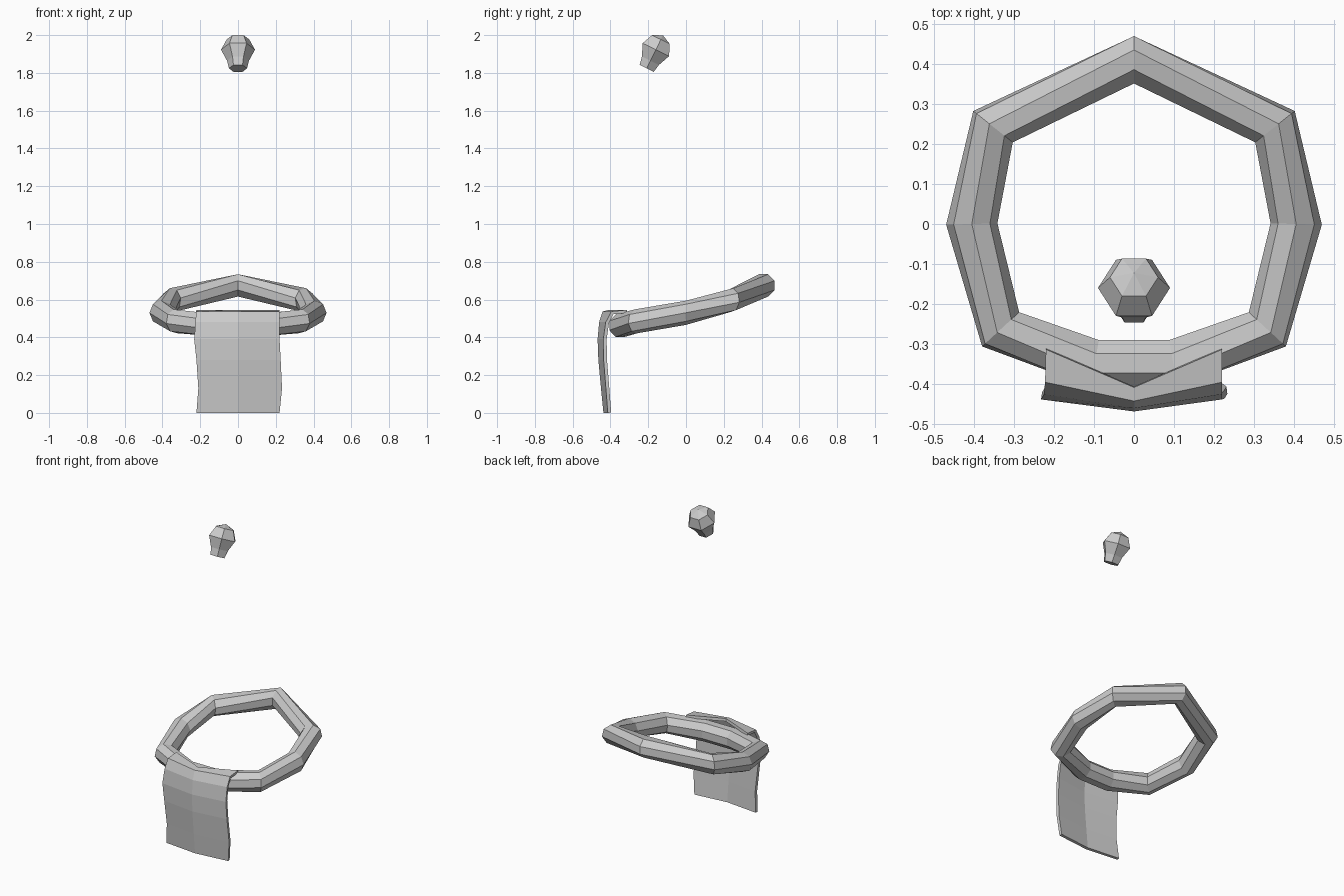
import bpy, bmesh, math
from mathutils import Vector

if "Cube" in bpy.data.objects:
    bpy.data.objects.remove(bpy.data.objects["Cube"])


def make_object(name, bm):
    bmesh.ops.recalc_face_normals(bm, faces=bm.faces)
    mesh = bpy.data.meshes.new(name)
    bm.to_mesh(mesh)
    bm.free()
    obj = bpy.data.objects.new(name, mesh)
    bpy.context.collection.objects.link(obj)
    return obj


def bridge(bm, a, b, closed=True):
    n = len(a)
    for i in range(n if closed else n - 1):
        j = (i + 1) % n
        bm.faces.new((a[i], a[j], b[j], b[i]))


# Waist ring: octagonal tube swept round a mirrored nine-point path
half = [((0, 0.41, 0.675), 0), ((0.352, 0.243, 0.597), 12), ((0.405, 0, 0.53), 22.5),
        ((0.333, -0.263, 0.485), 12), ((0.098, -0.348, 0.462), 0)]
path = [(Vector(p), r) for p, r in half]
path += [(Vector((-p.x, p.y, p.z)), r) for p, r in reversed(path[1:])]
bm = bmesh.new()
rings = []
for i, (p, roll) in enumerate(path):
    before = (p - path[i - 1][0]).to_2d().normalized()
    after = (path[(i + 1) % len(path)][0] - p).to_2d().normalized()
    t = (before + after).normalized()
    out = Vector((-t.y, t.x, 0))
    if out.dot(p) < 0:
        out = -out
    ring = []
    for k in range(8):
        a = math.radians(22.5 + 45 * k + roll)
        ring.append(bm.verts.new(p + 0.064 * (out * math.cos(a) + Vector((0, 0, math.sin(a))))))
    rings.append(ring)
for i, ring in enumerate(rings):
    bridge(bm, ring, rings[(i + 1) % len(rings)])
make_object("waist_ring", bm)

# Hanging cloth: rows of (left x, right x, centre y, side y, z), creased down the middle
rows = [(-0.22, 0.22, -0.437, -0.414, 0.0), (-0.21, 0.233, -0.450, -0.424, 0.13),
        (-0.22, 0.226, -0.464, -0.436, 0.28), (-0.232, 0.22, -0.468, -0.438, 0.39),
        (-0.225, 0.22, -0.460, -0.425, 0.48), (-0.222, 0.22, -0.442, -0.395, 0.537),
        (-0.22, 0.22, -0.408, -0.313, 0.545)]
bm = bmesh.new()
strips = [[bm.verts.new((xl, ys, z)), bm.verts.new((0, yc, z)), bm.verts.new((xr, ys, z))]
          for xl, xr, yc, ys, z in rows]
for a, b in zip(strips, strips[1:]):
    bridge(bm, a, b, closed=False)
cloth = make_object("front_cloth", bm)
if cloth.data.polygons[0].normal.y > 0:
    cloth.data.flip_normals()
solid = cloth.modifiers.new("thickness", 'SOLIDIFY')
solid.thickness = 0.018
solid.offset = -1

# Floating knob: tilted six-sided bulb with a low pointed dome
axis = Vector((0, 0.44, 0.898)).normalized()
side = Vector((1, 0, 0))
depth = axis.cross(side)
base = Vector((0, -0.208, 1.824))
bm = bmesh.new()
rings = []
for t, r in [(0, 0.048), (0.045, 0.058), (0.11, 0.09), (0.17, 0.06)]:
    rings.append([bm.verts.new(base + axis * t + r * (side * math.cos(k * math.pi / 3)
                  + depth * math.sin(k * math.pi / 3))) for k in range(6)])
for a, b in zip(rings, rings[1:]):
    bridge(bm, a, b)
bm.faces.new(rings[0])
tip = bm.verts.new(base + axis * 0.195)
for k in range(6):
    bm.faces.new((rings[-1][k], rings[-1][(k + 1) % 6], tip))
make_object("top_knob", bm)
